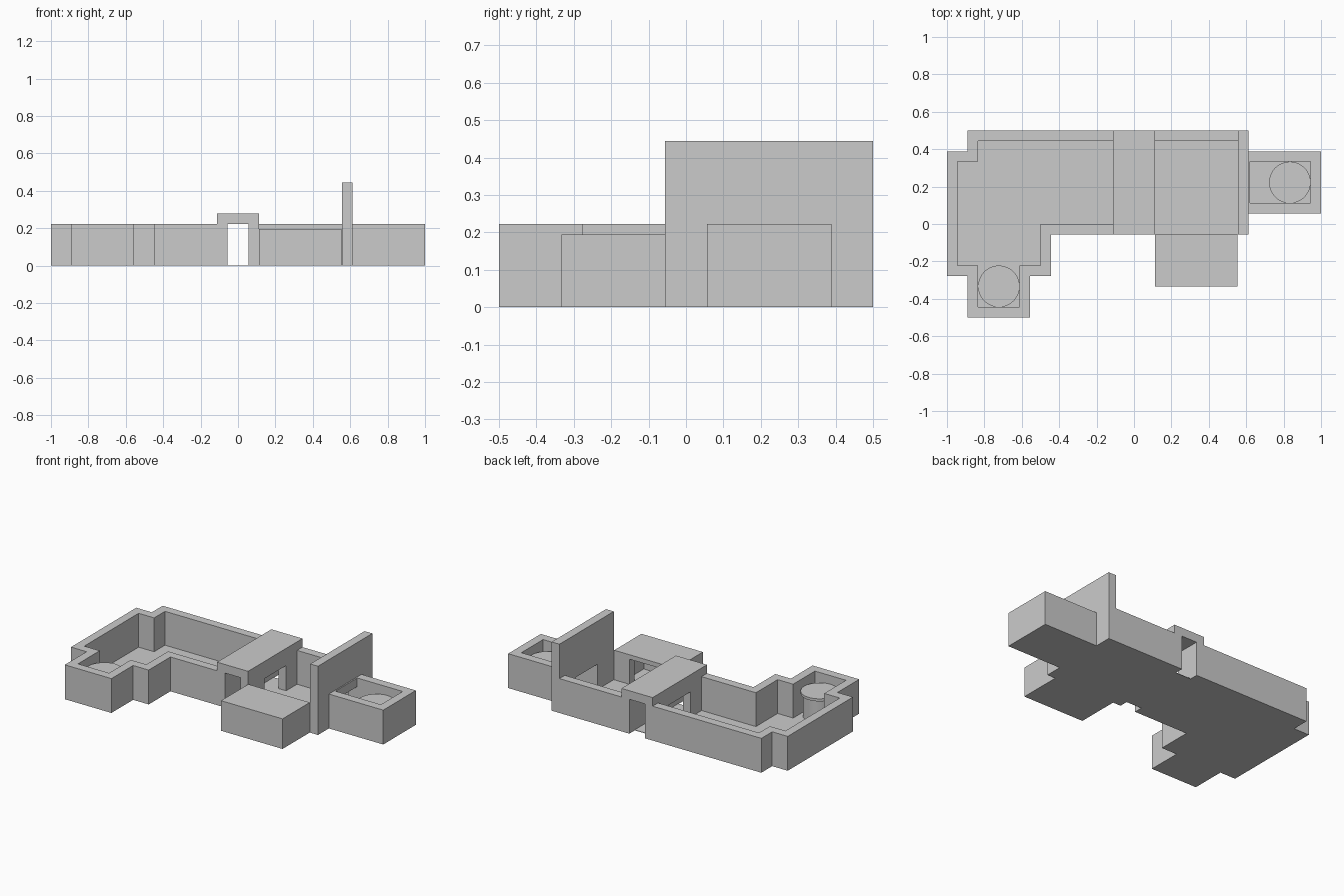
import bpy, bmesh
from mathutils import Vector

if "Cube" in bpy.data.objects:
    bpy.data.objects.remove(bpy.data.objects["Cube"])

U = 1 / 18          # one module = wall thickness
FLOOR = 0.06        # thin floor slab, in modules


def prism(name, pts, lo, hi, axis='z'):
    """Extrude a 2D profile (in modules) along an axis."""
    place = {'z': lambda a, b, c: (a, b, c),
             'x': lambda a, b, c: (c, a, b),
             'y': lambda a, b, c: (a, c, b)}[axis]
    bm = bmesh.new()
    face = bm.faces.new([bm.verts.new(Vector(place(a, b, lo)) * U) for a, b in pts])
    ext = bmesh.ops.extrude_face_region(bm, geom=[face])
    verts = [g for g in ext['geom'] if isinstance(g, bmesh.types.BMVert)]
    bmesh.ops.translate(bm, verts=verts, vec=Vector(place(0, 0, hi - lo)) * U)
    bmesh.ops.recalc_face_normals(bm, faces=bm.faces[:])
    me = bpy.data.meshes.new(name)
    bm.to_mesh(me)
    bm.free()
    ob = bpy.data.objects.new(name, me)
    bpy.context.collection.objects.link(ob)
    return ob


def rect(a0, a1, b0, b1):
    return [(a0, b0), (a1, b0), (a1, b1), (a0, b1)]


def door_wall(a0, a1, d0, d1, height, door=3):
    """Wall elevation with a doorway reaching the ground."""
    return [(a0, 0), (d0, 0), (d0, door), (d1, door), (d1, 0),
            (a1, 0), (a1, height), (a0, height)]


def pedestal(name, x, y):
    for part, r, z0, z1 in (("stem", 1.75, 0, 2.7), ("disc", 2, 2.7, 3)):
        bpy.ops.mesh.primitive_cylinder_add(vertices=48, radius=r * U, depth=(z1 - z0) * U,
                                            location=(x * U, y * U, (z0 + z1) / 2 * U))
        bpy.context.object.name = f"{name}_{part}"
        bpy.ops.object.shade_smooth_by_angle()


# left hall: outer outline out, inner outline back
outer = [(-2, 9), (-16, 9), (-16, 7), (-18, 7), (-18, -5), (-16, -5), (-16, -9),
         (-10, -9), (-10, -5), (-8, -5), (-8, -1), (-2, -1)]
inner = [(-2, 0), (-9, 0), (-9, -4), (-11, -4), (-11, -8), (-15, -8), (-15, -4),
         (-17, -4), (-17, 6), (-15, 6), (-15, 8), (-2, 8)]
prism("left_hall_walls", outer + inner, 0, 4)
prism("left_hall_floor", inner, 0, FLOOR)

# corridor: two side walls with doorways and a raised roof
for name, x in (("corridor_left_wall", -2), ("corridor_right_wall", 1)):
    prism(name, door_wall(-1, 9, 2, 6, 4), x, x + 1, 'x')
prism("corridor_roof", rect(-2, 2, -1, 9), 4, 5)
prism("corridor_floor", rect(-2, 2, 0, 8), 0, FLOOR)

# right hall: back wall, tall end wall with doorway, floor
prism("right_hall_back_wall", rect(2, 10, 8, 9), 0, 4)
prism("tall_end_wall", door_wall(-1, 9, 2, 6, 8), 10, 11, 'x')
prism("right_hall_floor", rect(2, 11, -1, 8), 0, FLOOR)

# front annex: hollow block entered from the right hall
x0, x1 = 2.02, 9.94
prism("annex_walls", [(x0, -1), (x0, -6), (x1, -6), (x1, -1), (x1 - 1, -1),
                      (x1 - 1, -5), (x0 + 1, -5), (x0 + 1, -1)], 0, 3)
prism("annex_door_wall", door_wall(x0 + 1, x1 - 1, 4, 8, 3.02, 2.98), -2, -1, 'y')
prism("annex_roof", rect(x0, x1, -6, -1), 3, 3.5)
prism("annex_floor", rect(x0 + 1, x1 - 1, -5, -1), 0, FLOOR)

# end alcove behind the tall wall
prism("alcove_walls", [(11, 1), (18, 1), (18, 7), (11, 7), (11, 6), (17, 6), (17, 2), (11, 2)], 0, 4)
prism("alcove_lintel", rect(11, 11.15, 2, 6), 3, 4)
prism("alcove_floor", rect(11, 17, 2, 6), 0, FLOOR)

# round pedestals in both alcoves
pedestal("left_pedestal", -13, -6)
pedestal("right_pedestal", 15, 4)
